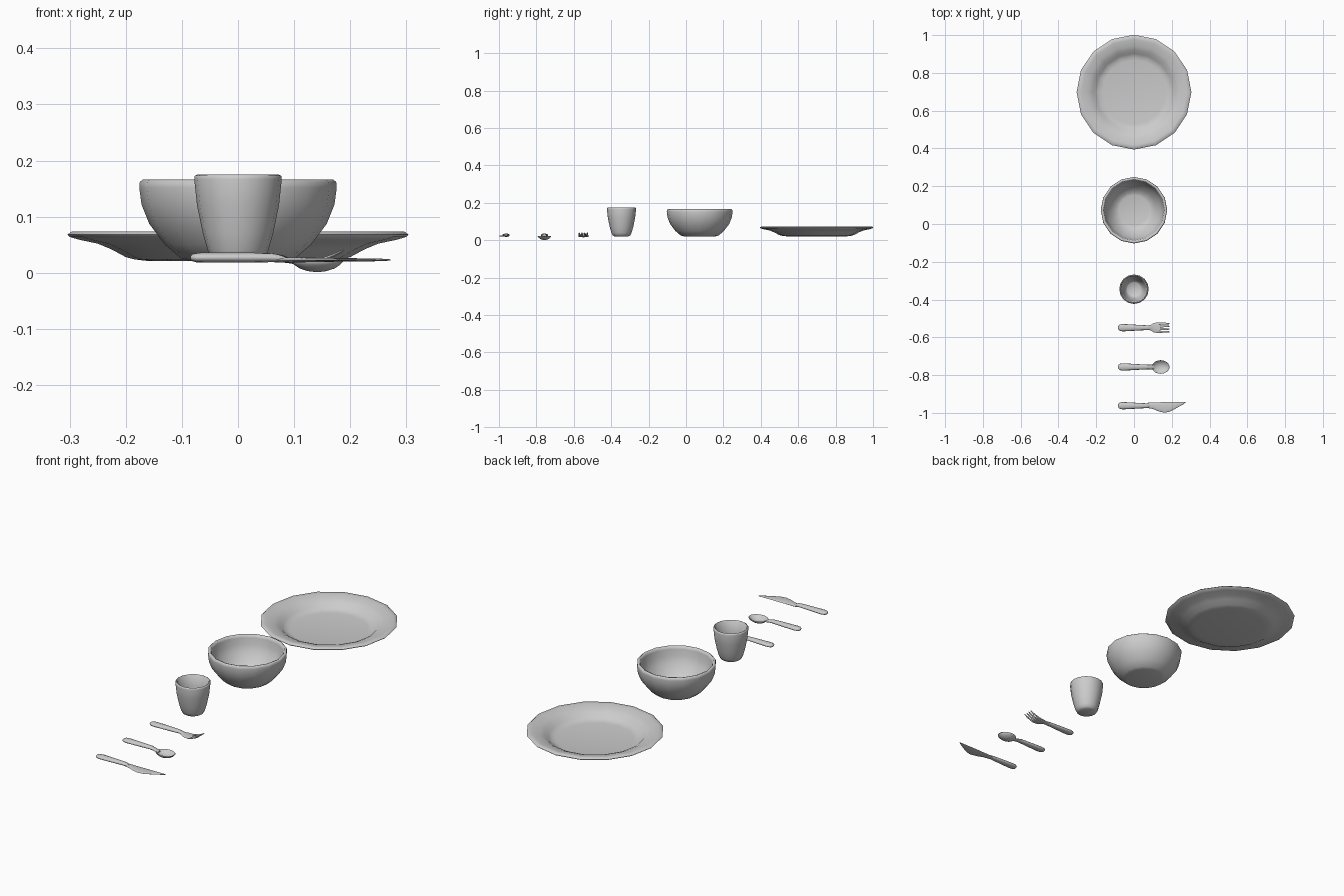
import bpy, bmesh
from math import sin, cos, pi, radians


def finish(name, bm, angle=60):
    bmesh.ops.remove_doubles(bm, verts=bm.verts, dist=0.00005)
    bmesh.ops.recalc_face_normals(bm, faces=bm.faces)
    me = bpy.data.meshes.new(name)
    bm.to_mesh(me)
    bm.free()
    ob = bpy.data.objects.new(name, me)
    bpy.context.collection.objects.link(ob)
    bpy.ops.object.select_all(action='DESELECT')
    ob.select_set(True)
    bpy.context.view_layer.objects.active = ob
    bpy.ops.object.shade_smooth_by_angle(angle=radians(angle))
    return ob


def bridge(bm, rings, cap):
    n = len(rings[0])
    for a, b in zip(rings, rings[1:]):
        for i in range(n):
            j = (i + 1) % n
            bm.faces.new((a[i], a[j], b[j], b[i]))
    if cap:
        bm.faces.new(rings[0])
        bm.faces.new(rings[-1])


def lathe(name, profile, x, y, sides=16, sx=1.0, sy=1.0):
    """Spin a closed (radius, z) profile that starts and ends on the axis."""
    bm = bmesh.new()
    rings = [[bm.verts.new((x + sx * r * cos(2 * pi * i / sides),
                            y + sy * r * sin(2 * pi * i / sides), z))
              for i in range(sides)] for r, z in profile]
    bridge(bm, rings, False)
    return finish(name, bm)


def loft(name, sections, y, sides=12):
    """Elliptical sections along x: (x, y offset, half width, z, half thickness)."""
    bm = bmesh.new()
    rings = [[bm.verts.new((x, y + dy + w * cos(2 * pi * i / sides),
                            z + t * sin(2 * pi * i / sides)))
              for i in range(sides)] for x, dy, w, z, t in sections]
    bridge(bm, rings, True)
    return finish(name, bm)


# Plate
lathe("plate", [(0, .021), (.16, .021), (.185, .024), (.2, .028), (.226, .042),
                (.25, .052), (.283, .059), (.300, .064), (.304, .068), (.296, .074),
                (.28, .073), (.245, .065), (.222, .055), (.205, .040), (.19, .032),
                (.17, .029), (0, .029)], 0, .698)

# Bowl
lathe("bowl", [(0, .021), (.085, .021), (.102, .026), (.13, .050), (.158, .087),
               (.172, .122), (.176, .152), (.175, .162), (.170, .166), (.163, .164),
               (.160, .152), (.156, .122), (.143, .09), (.117, .055), (.095, .037),
               (.08, .033), (0, .033)], 0, .073)

# Cup
lathe("cup", [(0, .021), (.038, .021), (.047, .026), (.054, .040), (.063, .072),
              (.073, .120), (.078, .167), (.077, .173), (.073, .175), (.069, .172),
              (.064, .120), (.054, .072), (.044, .042), (.036, .035), (0, .034)],
      0, -.345)

# Shared handle sections
handle = [(-.085, 0, .004, .027, .002), (-.082, 0, .011, .027, .006),
          (-.074, 0, .017, .027, .0085), (-.06, 0, .0195, .027, .009),
          (-.03, 0, .018, .027, .009), (.02, 0, .015, .027, .009),
          (.06, 0, .013, .027, .008)]

FORK_Y, SPOON_Y, KNIFE_Y = -.549, -.757, -.962

# Fork handle and head
loft("fork_body", handle + [(.08, 0, .012, .0255, .006), (.092, 0, .016, .0225, .004),
                            (.103, 0, .024, .0205, .003), (.118, 0, .027, .019, .003),
                            (.138, 0, .027, .020, .003), (.141, 0, .026, .0205, .002)],
     FORK_Y)

# Fork tines
for k in range(4):
    loft(f"fork_tine_{k + 1}", [(.132, 0, .0052, .0195, .003), (.15, 0, .005, .0235, .003),
                                (.17, 0, .0045, .031, .0028), (.184, 0, .0035, .038, .0022),
                                (.189, 0, .0015, .041, .001)],
         FORK_Y + (k - 1.5) * .0145, 8)

# Spoon handle
loft("spoon_handle", handle + [(.08, 0, .012, .0245, .006), (.095, 0, .013, .0205, .004),
                               (.106, 0, .010, .0165, .003)], SPOON_Y)

# Spoon bowl
lathe("spoon_bowl", [(0, .001), (.35, .003), (.65, .0075), (.88, .0145), (1, .0205),
                     (.98, .023), (.92, .0215), (.8, .016), (.6, .0105), (.32, .0065),
                     (0, .005)], .141, SPOON_Y, 20, .047, .036)

# Knife handle
loft("knife_handle", handle + [(.072, 0, .012, .026, .007), (.085, 0, .009, .024, .004)],
     KNIFE_Y)

# Knife blade
loft("knife_blade", [(.06, 0, .009, .023, .004), (.075, .002, .0145, .023, .0045),
                     (.10, .000, .017, .023, .0045), (.13, -.006, .024, .023, .004),
                     (.16, -.009, .028, .023, .0035), (.185, -.007, .026, .023, .003),
                     (.21, -.001, .020, .023, .003), (.24, .0075, .0115, .023, .0025),
                     (.26, .013, .006, .023, .002), (.272, .017, .0015, .023, .001)],
     KNIFE_Y)
